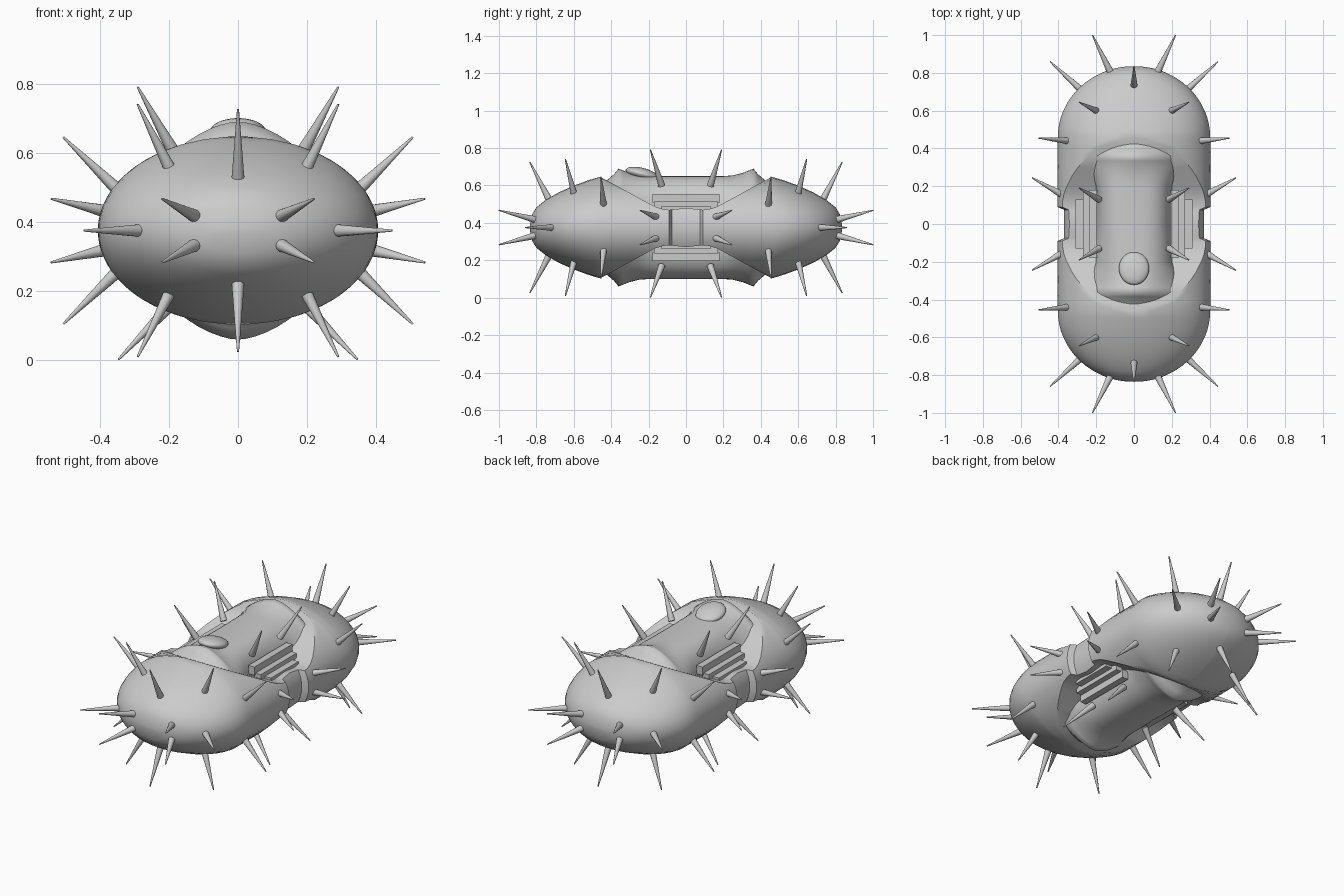
import bpy, bmesh, math
from mathutils import Vector

if "Cube" in bpy.data.objects:
    bpy.data.objects.remove(bpy.data.objects["Cube"])

ZC = 0.375  # mid height of the body


def finish(name, bm, angle=30):
    bmesh.ops.recalc_face_normals(bm, faces=bm.faces)
    me = bpy.data.meshes.new(name)
    bm.to_mesh(me)
    bm.free()
    ob = bpy.data.objects.new(name, me)
    bpy.context.collection.objects.link(ob)
    bpy.ops.object.select_all(action='DESELECT')
    ob.select_set(True)
    bpy.context.view_layer.objects.active = ob
    bpy.ops.object.shade_smooth_by_angle(angle=math.radians(angle))
    return ob


def lerp(table, v):
    for (a, fa), (b, fb) in zip(table, table[1:]):
        if v <= b:
            return fa + (fb - fa) * (v - a) / (b - a)
    return table[-1][1]


def loft(bm, rings):
    loops = [[bm.verts.new(p) for p in r] for r in rings]
    n = len(loops[0])
    for a, b in zip(loops, loops[1:]):
        for i in range(n):
            j = (i + 1) % n
            bm.faces.new((a[i], a[j], b[j], b[i]))
    bm.faces.new(loops[0])
    bm.faces.new(loops[-1][::-1])


def both_ends(half):
    return [-y for y in reversed(half) if y] + half


# Body shell: two pointed-oval ends, cut away in the middle to a low side bridge
edge = [(0, .105), (.09, .095), (.14, .1), (.2, .13), (.36, .218), (.46, .272)]
height = [(.46, .272), (.53, .25), (.6, .224), (.68, .188), (.75, .148), (.8, .108), (.823, .07), (.835, .012)]


def body_ring(y):
    a = abs(y)
    w, h, lim = (.405 if a > .085 else .37), .272, math.pi / 2
    if a >= .46:
        w *= math.sqrt(max(0, 1 - ((a - .46) / .376) ** 2))
        h = lerp(height, a)
    else:
        lim = math.asin(lerp(edge, a) / h)
    pts, n = [], 18
    for side in (1, -1):
        for i in range(n):
            t = lim * (2 * (i + .02) / (n - .96) - 1) * side
            pts.append((side * w * math.cos(t), y, ZC + h * math.sin(t)))
    return pts


tips = [.495, .53, .565, .6, .64, .68, .715, .75, .777, .8, .813, .823, .83, .835]
half = [0, .04, .075, .09, .12, .16, .2, .25, .3, .36, .41, .459] + tips
bm = bmesh.new()
loft(bm, [body_ring(y) for y in both_ends(half)])
finish("body_shell", bm, 40)

# Central saddle running through the body, flared and blended into both ends
rise = [(0, .275), (.2, .275), (.25, .279), (.3, .291), (.335, .305), (.36, .315),
        (.385, .285), (.42, .255), (.47, .225)]
wide = [(0, .205), (.2, .21), (.26, .25), (.32, .29), (.36, .31), (.42, .32), (.47, .28)]
bm = bmesh.new()
rings = []
for y in both_ends([y for y, _ in rise]):
    a = abs(y)
    w, h = lerp(wide, a), lerp(rise, a)
    p = .72 + .48 * min(1, max(0, a - .2) / .14)
    r = []
    for i in range(56):
        t = 2 * math.pi * i / 56
        c, s = math.cos(t), math.sin(t)
        r.append((w * math.copysign(abs(c) ** p, c), y, ZC + h * math.copysign(abs(s) ** p, s)))
    rings.append(r)
loft(bm, rings)
finish("saddle", bm, 75)

# Low stepped slats in the side slots, above and below
bm = bmesh.new()
for sx in (1, -1):
    for sz in (1, -1):
        for x, z, ly in ((.215, .155, .36), (.25, .115, .34), (.29, .09, .26)):
            res = bmesh.ops.create_cube(bm, size=1)
            for v in res['verts']:
                v.co = Vector((v.co.x * .04 + sx * x, v.co.y * ly, v.co.z * .05 + ZC + sz * z))
finish("slot_slats", bm)

# Round button on the front rise of the saddle
bpy.ops.mesh.primitive_uv_sphere_add(segments=32, ring_count=16, radius=1,
                                     location=(0, -.235, .662), rotation=(math.radians(-14), 0, 0))
button = bpy.context.object
button.name = "button"
button.scale = (.08, .09, .032)
bpy.ops.object.shade_smooth()

# Spikes: base and tip of one quarter, mirrored front/back and left/right
spikes = []
for s in (1, -1):  # upper and lower
    spikes += [((0, .73, ZC + s * .145), (0, .835, ZC + s * .35)),
               ((.19, .595, ZC + s * .165), (.29, .645, ZC + s * .365)),
               ((.345, .44, ZC + s * .115), (.505, .455, ZC + s * .27)),
               ((.38, .155, ZC + s * .055), (.54, .245, ZC + s * .092)),
               ((.125, .805, ZC + s * .042), (.22, 1.0, ZC + s * .092))]
spikes += [((.28, .71, ZC), (.445, .86, ZC)),
           ((.185, .13, .60), (.29, .19, .79)),
           ((.185, .13, .17), (.345, .19, .003))]

bm = bmesh.new()
for base, tip in spikes:
    for sy in (1, -1):
        for sx in ((1, -1) if base[0] else (1,)):
            a = Vector((base[0] * sx, base[1] * sy, base[2]))
            b = Vector((tip[0] * sx, tip[1] * sy, tip[2]))
            d = b - a
            res = bmesh.ops.create_cone(bm, cap_ends=True, segments=12, radius1=.019,
                                        radius2=.003, depth=d.length)
            q = Vector((0, 0, 1)).rotation_difference(d)
            for v in res['verts']:
                v.co = q @ v.co + (a + b) / 2
finish("spikes", bm)
